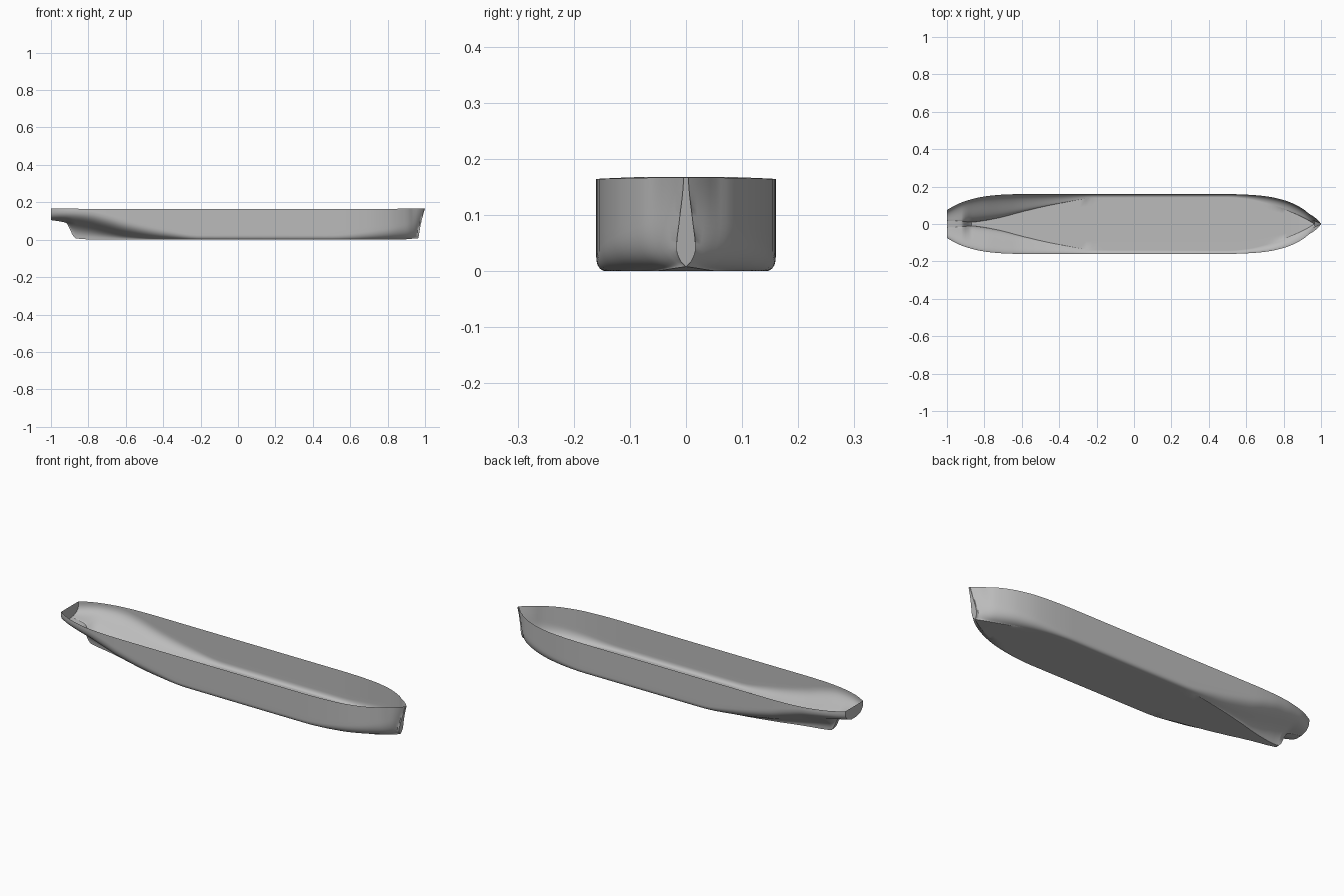
import bpy, bmesh, math

cube = bpy.data.objects.get("Cube")
if cube:
    bpy.data.objects.remove(cube)


def curve(keys):
    """Smooth interpolation through (position, value) pairs without overshoot."""
    xs, ys = zip(*keys)
    n = len(xs)
    slope = [(ys[i + 1] - ys[i]) / (xs[i + 1] - xs[i]) for i in range(n - 1)]
    tan = [slope[0]]
    for a, b in zip(slope, slope[1:]):
        tan.append(2 * a * b / (a + b) if a * b > 0 else 0)
    tan.append(slope[-1])

    def value(x):
        x = min(max(x, xs[0]), xs[-1])
        i = 0
        while i < n - 2 and x > xs[i + 1]:
            i += 1
        h = xs[i + 1] - xs[i]
        t = (x - xs[i]) / h
        s = 1 - t
        return (s * s * (1 + 2 * t) * ys[i] + t * t * (3 - 2 * t) * ys[i + 1]
                + h * t * s * (s * tan[i] - t * tan[i + 1]))
    return value


STEM, RAKE = 0.965, 0.035

# Hull lines along the length
deck_half = curve([(-1, .075), (-.95, .103), (-.9, .123), (-.8, .147), (-.7, .157),
                   (-.6, .16), (.5, .16), (.6, .157), (.7, .149), (.8, .128),
                   (.9, .083), (.94, .048), (STEM, 0)])
floor_half = curve([(-1, .02), (-.92, .015), (-.87, .01), (-.8, .018), (-.7, .038),
                    (-.6, .065), (-.4, .11), (-.2, .14), (.5, .143), (.6, .135),
                    (.7, .113), (.8, .08), (.9, .037), (STEM, 0)])
keel_z = curve([(-1, .105), (-.92, .09), (-.87, .008), (-.8, .002), (-.6, 0),
                (.85, 0), (STEM, .008)])
tuck_z = curve([(-1, .108), (-.9, .096), (-.8, .08), (-.7, .055), (-.6, .032),
                (-.4, .008), (-.2, 0), (.7, 0), (.9, .01), (STEM, .03)])
side_z = curve([(-1, .155), (-.8, .15), (-.7, .13), (-.6, .1), (-.4, .055),
                (-.2, .025), (.5, .025), (.7, .045), (.9, .08), (STEM, .1)])
# Width of the blunt stem, by height
stem_half = curve([(.008, 0), (.02, .011), (.04, .017), (.09, .012), (.14, .006), (.168, .004)])


def sheer(u):
    return .164 + .004 * abs(u) ** 6


def half_section(u):
    """Points (x, y, z) from the keel up to the rail on one side."""
    k, b, zk, zc, zs, top = (f(u) for f in (floor_half, deck_half, keel_z, tuck_z, side_z, sheer))
    zc = max(zc, zk)
    pts = [(k * i / 3, zk) for i in range(3)]
    for i in range(17):
        t = i / 16
        s = 1 - t
        pts.append((k * (s**3 + 3*s*s*t) + b * (3*s*t*t + t**3),
                    zk * s**3 + zc * 3*s*t + zs * t**3))
    pts += [(b, zs + (top - zs) * i / 6) for i in range(1, 7)]
    f = min(max((u - .93) / (STEM - .93), 0), 1)
    f = f * f * (3 - 2 * f)
    out = []
    for i, (y, z) in enumerate(pts):
        if u > .9 and i:
            y = max(y, stem_half(z))
        out.append((u + RAKE * f * (z / top) ** 1.5, y, z))
    return out


# Stations, closer together towards both ends
mid, half = (STEM - 1) / 2, (STEM + 1) / 2
stations = sorted({mid - half * math.cos(math.pi * i / 90) for i in range(91)} | {-.92, -.87})

# Open hull shell lofted through the sections, with stern and stem plates
bm = bmesh.new()
rows = []
for u in stations:
    pts = half_section(u)
    full = [(x, -y, z) for x, y, z in reversed(pts[1:])] + pts
    rows.append([bm.verts.new(p) for p in full])
for a, b in zip(rows, rows[1:]):
    for j in range(len(a) - 1):
        bm.faces.new((a[j], a[j + 1], b[j + 1], b[j]))
bm.faces.new(rows[0][::-1])
bm.faces.new(rows[-1])
bmesh.ops.remove_doubles(bm, verts=bm.verts, dist=.00005)
# Make every face point outward
bmesh.ops.recalc_face_normals(bm, faces=bm.faces)
bm.faces.ensure_lookup_table()
lowest = min(bm.faces, key=lambda f: f.calc_center_median().z)
if lowest.normal.z > 0:
    bmesh.ops.reverse_faces(bm, faces=bm.faces)

mesh = bpy.data.meshes.new("ship_hull")
bm.to_mesh(mesh)
bm.free()
hull = bpy.data.objects.new("ship_hull", mesh)
bpy.context.collection.objects.link(hull)

# Plain grey finish
grey = bpy.data.materials.new("hull_grey")
grey.use_nodes = True
colour = (.5, .5, .5, 1)
grey.diffuse_color = colour
grey.node_tree.nodes["Principled BSDF"].inputs["Base Color"].default_value = colour
mesh.materials.append(grey)

bpy.context.view_layer.objects.active = hull
hull.select_set(True)
bpy.ops.object.shade_smooth_by_angle(angle=math.radians(40))
